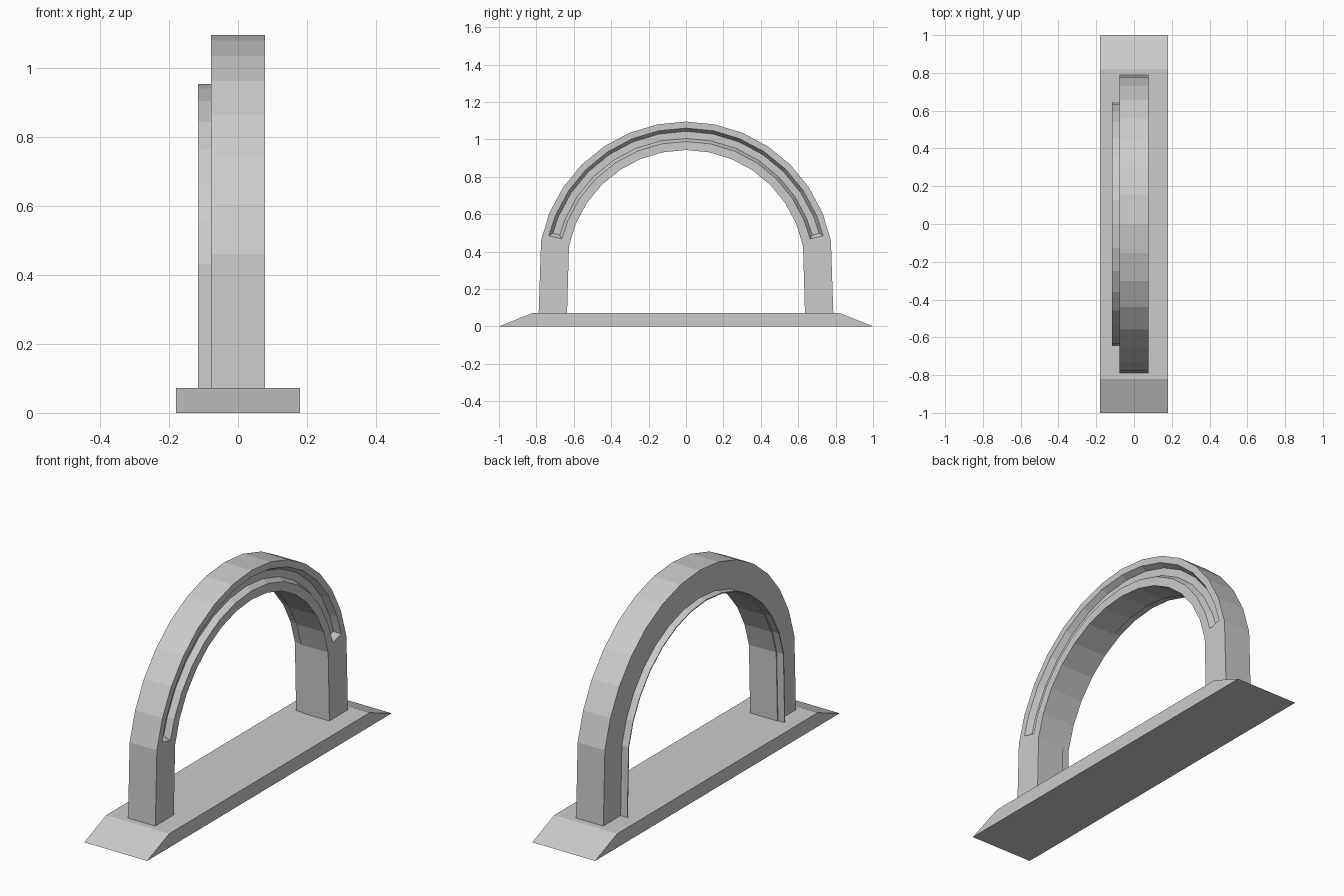
import bpy, bmesh
from math import sin, cos, radians

if "Cube" in bpy.data.objects:
    bpy.data.objects.remove(bpy.data.objects["Cube"])

CZ = 0.305           # height of the arch centre
STEP = 11.25         # 32-sided circle


def new_object(name, bm):
    bmesh.ops.recalc_face_normals(bm, faces=bm.faces[:])
    me = bpy.data.meshes.new(name)
    bm.to_mesh(me)
    bm.free()
    ob = bpy.data.objects.new(name, me)
    bpy.context.collection.objects.link(ob)
    return ob


def loft(name, rings):
    """Skin a list of equal-length point rings and cap both ends."""
    bm = bmesh.new()
    vs = [[bm.verts.new(p) for p in ring] for ring in rings]
    n = len(vs[0])
    for a, b in zip(vs, vs[1:]):
        for i in range(n):
            j = (i + 1) % n
            bm.faces.new((a[i], a[j], b[j], b[i]))
    bm.faces.new(vs[0])
    bm.faces.new(vs[-1])
    return new_object(name, bm)


def polar(x, r, deg):
    a = radians(deg)
    return (x, r * cos(a), CZ + r * sin(a))


def arch(name, r_out, r_in, x0, x1):
    """Half-round arch whose first and last rings drop to the ground as legs."""
    section = [(x0, r_out), (x1, r_out), (x1, r_in), (x0, r_in)]
    rings = [[polar(x, r, k * STEP) for x, r in section] for k in range(1, 16)]
    start = [(x, r, 0) for x, r in section]
    end = [(x, -r, 0) for x, r in section]
    return loft(name, [start] + rings + [end])


# Base plate with sloping ends
base_profile = [(-1, 0), (1, 0), (0.82, 0.072), (-0.82, 0.072)]
loft("base_plate", [[(x, y, z) for y, z in base_profile] for x in (-0.18, 0.18)])

# Main arch
main = arch("main_arch", 0.79, 0.638, -0.078, 0.078)

# Thin flange along the inner back edge
arch("inner_flange", 0.648, 0.643, -0.116, -0.077)

# Groove with bevelled walls, cut into the right face
groove = [(0.048, 0.738, 15.2), (0.048, 0.700, 15.2),
          (0.081, 0.682, 13.6), (0.081, 0.757, 13.6)]
rings = [[polar(x, r, e) for x, r, e in groove]]
rings += [[polar(x, r, k * STEP) for x, r, e in groove] for k in range(2, 15)]
rings += [[polar(x, r, 180 - e) for x, r, e in groove]]
cutter = loft("groove_cutter", rings)
cutter.hide_render = True
cutter.hide_set(True)
mod = main.modifiers.new("groove", 'BOOLEAN')
mod.operation = 'DIFFERENCE'
mod.solver = 'EXACT'
mod.object = cutter
